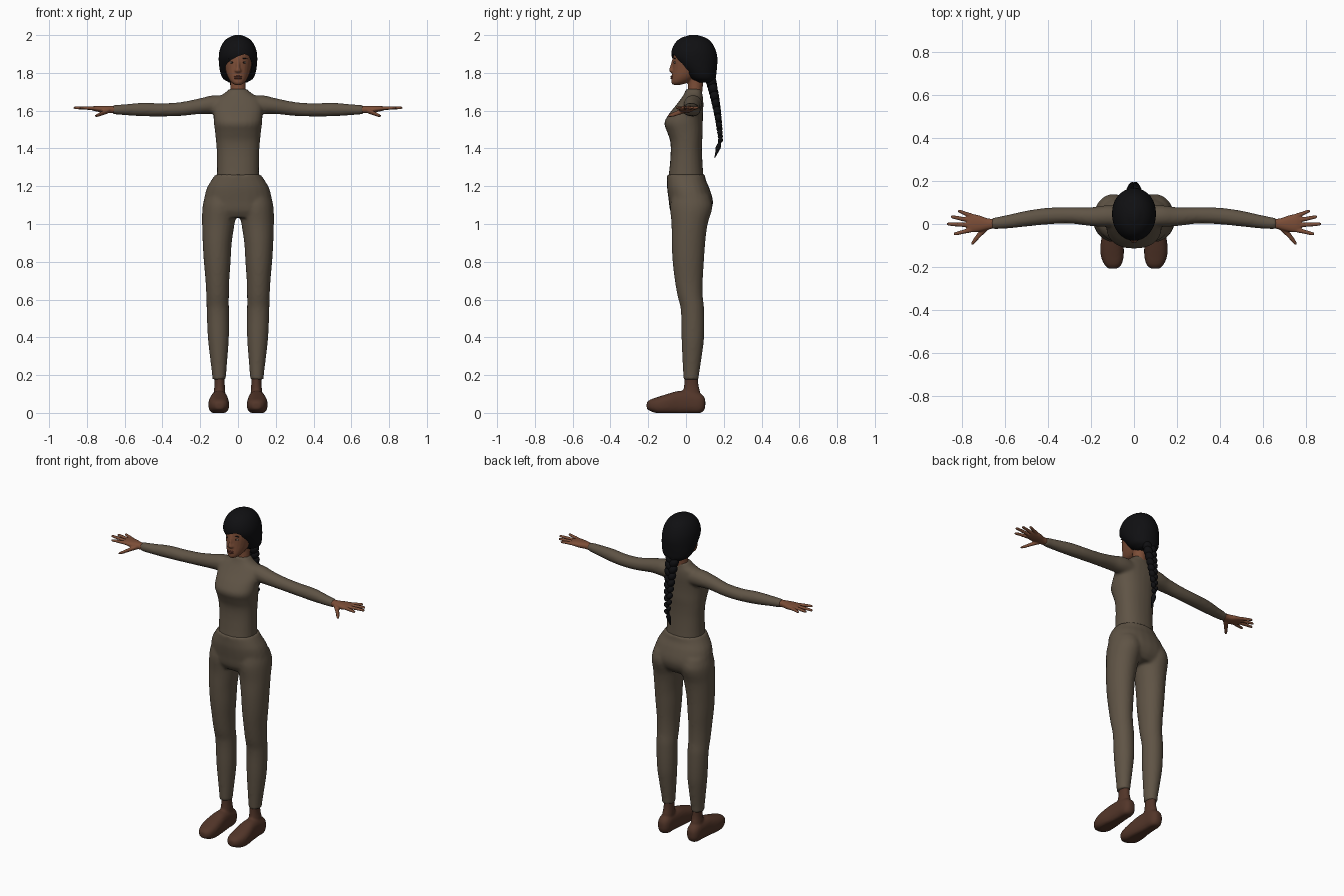
import bpy, bmesh, math
from mathutils import Matrix, Vector

cube = bpy.data.objects.get("Cube")
if cube:
    bpy.data.objects.remove(cube, do_unlink=True)


def material(name, colour):
    mat = bpy.data.materials.new(name)
    mat.use_nodes = True
    mat.diffuse_color = (*colour, 1)
    shader = mat.node_tree.nodes["Principled BSDF"]
    shader.inputs["Base Color"].default_value = (*colour, 1)
    shader.inputs["Roughness"].default_value = 0.8
    return mat


CLOTH = material("olive brown cloth", (0.115, 0.088, 0.06))
SKIN = material("brown skin", (0.2, 0.075, 0.038))
SHOE = material("dark brown leather", (0.085, 0.036, 0.022))
HAIR = material("black hair", (0.005, 0.005, 0.006))
LIPS = material("lip brown", (0.15, 0.045, 0.03))
WHITE = material("eye white", (0.3, 0.26, 0.22))
IRIS = material("dark iris", (0.02, 0.01, 0.006))


def smooth_rings(rings, steps=4):
    """Hermite interpolation of the rings along their first value."""
    def slope(i):
        p, q = rings[max(i - 1, 0)], rings[min(i + 1, len(rings) - 1)]
        return [(b - a) / (q[0] - p[0]) for a, b in zip(p, q)]
    out = []
    for i in range(len(rings) - 1):
        p, q, mp, mq = rings[i], rings[i + 1], slope(i), slope(i + 1)
        span = q[0] - p[0]
        for s in range(steps):
            u = s / steps
            h = u * u * (3 - 2 * u)
            a, b = u * (1 - u) ** 2 * span, u * u * (u - 1) * span
            out.append([p[k] * (1 - h) + q[k] * h + mp[k] * a + mq[k] * b for k in range(5)])
    return out + [list(rings[-1])]


def loft(bm, axis, rings, power=2.0, both=False, sides=24):
    """Closed loft; each ring is (position on axis, two centres, two radii)."""
    for side in ((1, -1) if both else (1,)):
        loops = []
        for t, a, b, ra, rb in smooth_rings(rings):
            loop = []
            for k in range(sides):
                c, s = math.cos(math.tau * k / sides), math.sin(math.tau * k / sides)
                u = a + max(ra, 0.002) * math.copysign(abs(c) ** (2 / power), c)
                v = b + max(rb, 0.002) * math.copysign(abs(s) ** (2 / power), s)
                x, y, z = {"x": (t, u, v), "y": (u, t, v), "z": (u, v, t)}[axis]
                loop.append(bm.verts.new((x * side, y, max(z, 0))))
            loops.append(loop)
        faces = [bm.faces.new(loops[0]), bm.faces.new(loops[-1])]
        for low, high in zip(loops, loops[1:]):
            for k in range(sides):
                n = (k + 1) % sides
                faces.append(bm.faces.new((low[k], low[n], high[n], high[k])))
        bmesh.ops.recalc_face_normals(bm, faces=faces)


def ball(bm, centre, radii, tilt=0.0):
    place = Matrix.Translation(centre) @ Matrix.Rotation(tilt, 4, "Y") @ Matrix.Diagonal((*radii, 1))
    bmesh.ops.create_uvsphere(bm, u_segments=16, v_segments=10, radius=1, matrix=place)


def finish(name, bm, mat, voxel=0, relax=0):
    """Make an object; a voxel size fuses its pieces into one skin."""
    mesh = bpy.data.meshes.new(name)
    for face in bm.faces:
        face.smooth = True
    bm.to_mesh(mesh)
    bm.free()
    mesh.materials.append(mat)
    obj = bpy.data.objects.new(name, mesh)
    bpy.context.scene.collection.objects.link(obj)
    if voxel:
        mod = obj.modifiers.new("fuse", "REMESH")
        mod.mode, mod.voxel_size, mod.use_smooth_shade = "VOXEL", voxel, True
        mod = obj.modifiers.new("relax", "SMOOTH")
        mod.factor, mod.iterations = 0.5, relax
    return obj


# Shirt: torso and sleeves
bm = bmesh.new()
loft(bm, "z", [(1.24, 0, 0, .113, .094), (1.3, 0, .001, .111, .088), (1.38, 0, .002, .112, .083),
               (1.44, 0, .001, .117, .085), (1.49, 0, -.006, .122, .095), (1.535, 0, -.013, .128, .102),
               (1.58, 0, -.001, .13, .091), (1.63, 0, .02, .132, .072), (1.67, 0, .034, .11, .056),
               (1.69, 0, .038, .075, .048), (1.715, 0, .042, .047, .042)], 2.3)
loft(bm, "x", [(.06, .035, 1.628, .05, .05), (.13, .037, 1.632, .05, .05), (.2, .034, 1.624, .044, .042),
               (.3, .04, 1.609, .038, .037), (.4, .037, 1.604, .039, .035), (.5, .025, 1.606, .037, .036),
               (.6, .009, 1.605, .031, .029), (.665, .001, 1.605, .026, .024)], both=True)
finish("shirt", bm, CLOTH, .009, 5)

# Trousers: hips and legs
bm = bmesh.new()
loft(bm, "z", [(1.262, 0, 0, .12, .1), (1.23, 0, .003, .142, .103), (1.19, 0, .012, .165, .112),
               (1.12, 0, .026, .182, .117), (1.07, 0, .024, .185, .108), (1.035, 0, .02, .17, .085)], 2.25)
loft(bm, "z", [(1.15, .09, .025, .085, .1), (1.09, .096, .028, .092, .112), (1, .104, .019, .086, .096),
               (.9, .11, .013, .077, .089), (.8, .11, .012, .071, .083), (.7, .109, .015, .063, .074),
               (.62, .108, .022, .06, .067), (.55, .107, .034, .059, .062), (.4, .104, .036, .056, .06),
               (.3, .102, .032, .047, .052), (.2, .1, .027, .037, .042), (.176, .1, .027, .036, .041)], both=True)
finish("trousers", bm, CLOTH, .009, 5)

# Shoes with ankle cuffs
bm = bmesh.new()
loft(bm, "y", [(-.208, .098, .038, .02, .018), (-.19, .098, .04, .039, .03), (-.15, .101, .04, .053, .044),
               (-.1, .102, .046, .054, .054), (-.04, .1, .054, .047, .062), (.02, .1, .055, .042, .06),
               (.07, .1, .05, .039, .054), (.093, .1, .05, .028, .04), (.102, .1, .05, .015, .02)], 2.5, True)
loft(bm, "z", [(.05, .1, .035, .034, .05), (.11, .098, .03, .031, .045),
               (.15, .097, .028, .027, .038), (.2, .098, .028, .026, .036)], both=True)
finish("shoes", bm, SHOE, .007, 3)

# Hands: palm, four fingers and thumb
bm = bmesh.new()
loft(bm, "x", [(.64, .003, 1.605, .021, .019), (.68, 0, 1.606, .026, .019), (.72, .002, 1.608, .038, .018),
               (.755, .004, 1.611, .042, .014), (.776, .005, 1.612, .034, .009)], 2.3, True)
for root_y, tip_x, tip_y in ((.037, .82, .06), (.016, .853, .033), (-.006, .872, 0), (-.027, .84, -.046)):
    mid_x, mid_y = (.75 + tip_x) / 2, (root_y + tip_y) / 2
    loft(bm, "x", [(.75, root_y, 1.611, .011, .01), (mid_x, mid_y, 1.614, .01, .009),
                   (tip_x - .008, tip_y, 1.615, .008, .007), (tip_x, tip_y, 1.615, .004, .004)], both=True, sides=12)
loft(bm, "x", [(.68, -.012, 1.602, .018, .014), (.715, -.044, 1.588, .018, .012),
               (.745, -.08, 1.575, .014, .009), (.757, -.092, 1.572, .006, .005)], both=True, sides=12)
finish("hands", bm, SKIN, .0045, 2)

# Head, nose, brow ridge and neck
bm = bmesh.new()
loft(bm, "z", [(1.737, 0, -.048, .018, .022), (1.75, 0, -.032, .036, .045), (1.78, 0, -.006, .055, .069),
               (1.82, 0, .02, .068, .092), (1.87, 0, .032, .076, .101), (1.92, 0, .04, .072, .1),
               (1.96, 0, .04, .05, .07)], 2.1)
loft(bm, "z", [(1.66, 0, .042, .046, .042), (1.72, 0, .049, .041, .039), (1.81, 0, .055, .043, .045)])
loft(bm, "z", [(1.797, 0, -.063, .011, .01), (1.81, 0, -.075, .017, .014),
               (1.828, 0, -.072, .011, .014), (1.875, 0, -.063, .009, .009)], sides=12)
ball(bm, (0, -.068, 1.776), (.021, .012, .013))
finish("head", bm, SKIN, .005, 2)

# Mouth, eyes and eyebrows
bm = bmesh.new()
for z, height in ((1.781, .0045), (1.772, .0055)):
    ball(bm, (0, -.074, z), (.021, .009, height))
finish("lips", bm, LIPS)
for name, mat, y, radii in (("eyes", WHITE, -.058, (.012, .006, .0055)), ("irises", IRIS, -.061, (.005, .005, .005))):
    bm = bmesh.new()
    for side in (1, -1):
        ball(bm, (side * .031, y, 1.855), radii)
    finish(name, bm, mat)
bm = bmesh.new()
for side in (1, -1):
    ball(bm, (side * .033, -.059, 1.876), (.017, .005, .003), side * .12)
finish("eyebrows", bm, HAIR)

# Hair cap, with the face opening cut under a slanting fringe
bm = bmesh.new()
loft(bm, "z", [(1.748, 0, .1, .045, .04), (1.768, 0, .09, .078, .066), (1.8, 0, .077, .093, .084),
               (1.84, 0, .06, .1, .105), (1.88, 0, .046, .102, .12), (1.92, 0, .041, .097, .116),
               (1.96, 0, .04, .079, .096), (1.985, 0, .04, .053, .066), (2, 0, .04, .018, .022)], 2.05, sides=40)
hair = finish("hair", bm, HAIR)
bm = bmesh.new()
outline = [(-.069, 1.7), (.07, 1.7), (.073, 1.85), (.058, 1.89), (.035, 1.9), (0, 1.888), (-.04, 1.866), (-.067, 1.835)]
face = bm.faces.new([bm.verts.new((x, -.3, z)) for x, z in outline])
moved = bmesh.ops.extrude_face_region(bm, geom=[face])["geom"]
bmesh.ops.translate(bm, vec=Vector((0, .315, 0)), verts=[v for v in moved if isinstance(v, bmesh.types.BMVert)])
bmesh.ops.recalc_face_normals(bm, faces=bm.faces[:])
cutter = finish("face_cutter", bm, HAIR)
cutter.hide_render = True
cut = hair.modifiers.new("face opening", "BOOLEAN")
cut.operation, cut.object, cut.solver = "DIFFERENCE", cutter, "EXACT"
bpy.context.view_layer.update()
hair.data = bpy.data.meshes.new_from_object(hair.evaluated_get(bpy.context.evaluated_depsgraph_get()))
hair.modifiers.clear()
bpy.data.objects.remove(cutter, do_unlink=True)
bpy.ops.object.select_all(action="DESELECT")
hair.select_set(True)
bpy.context.view_layer.objects.active = hair
bpy.ops.object.shade_smooth_by_angle(angle=math.radians(40))

# Braid: crossing lobes down the back, then a loose tuft
bm = bmesh.new()
rows = 18
for i in range(rows):
    t = i / (rows - 1)
    side = 1 if i % 2 else -1
    size = .034 - .019 * t
    y = .128 + .085 * t - .03 * t * t
    ball(bm, (side * size * .45, y, 1.775 - .33 * t), (size * .8, size * .85, size * 1.05), side * .6)
loft(bm, "z", [(1.45, 0, .18, .012, .012), (1.432, 0, .178, .008, .008), (1.405, 0, .17, .014, .014),
               (1.38, 0, .163, .008, .008), (1.35, 0, .152, .002, .002)], sides=12)
finish("braid", bm, HAIR)
